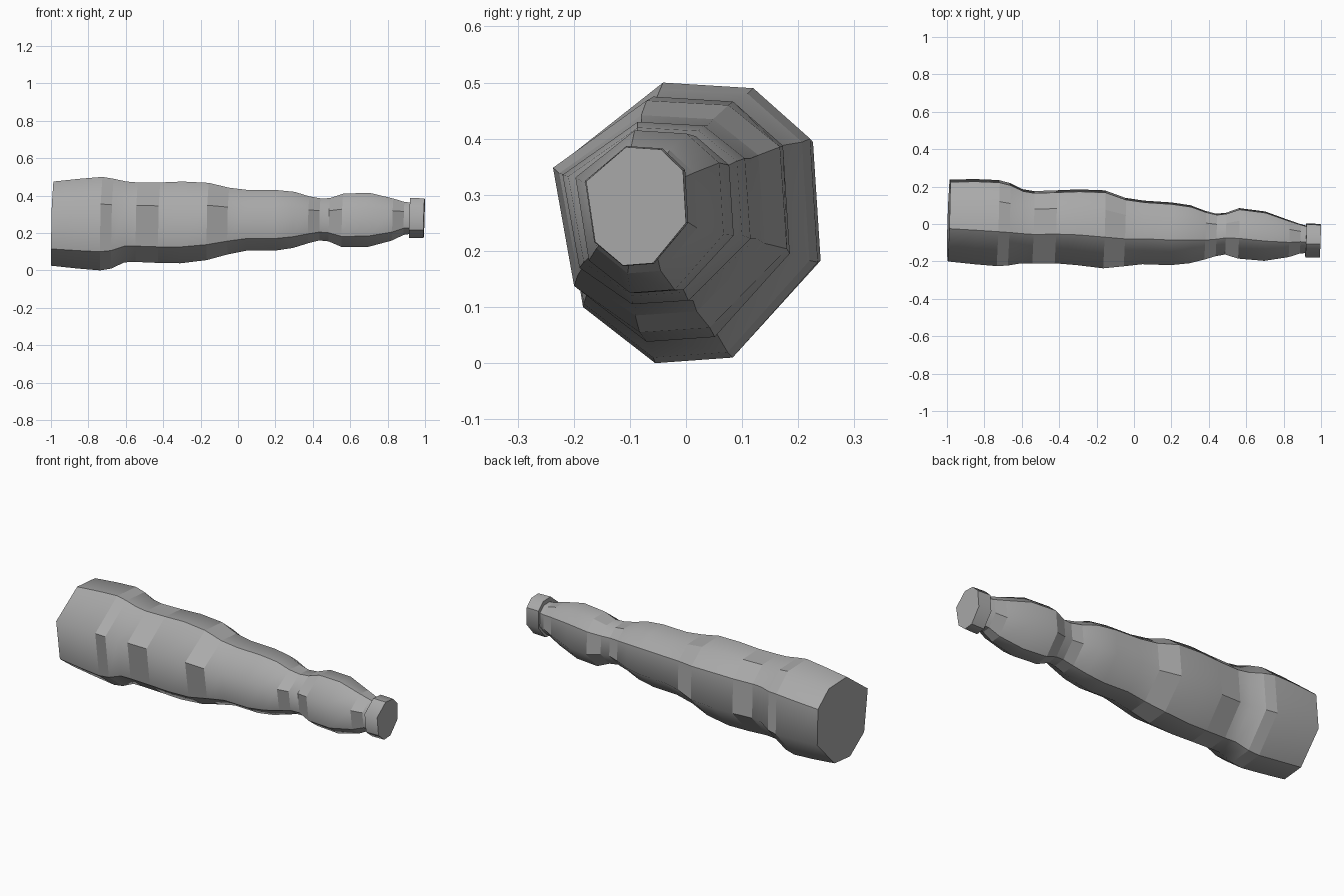
import bpy
import bmesh

default_cube = bpy.data.objects.get("Cube")
if default_cube:
    bpy.data.objects.remove(default_cube, do_unlink=True)

# One plain grey for the whole model
grey = bpy.data.materials.new("plain grey")
grey.use_nodes = True
grey_value = (0.4, 0.4, 0.4, 1)
grey.diffuse_color = grey_value
grey.node_tree.nodes["Principled BSDF"].inputs["Base Color"].default_value = grey_value

# Lopsided eight-sided outline, scaled to fit each station's bounds
OUTLINE = [(.4, 1), (.75, .98), (.97, .8), (1, .36),
           (.67, .02), (.37, 0), (.09, .2), (0, .71)]
SIDES = len(OUTLINE)

# Stations along the length: x, lowest y, highest y, lowest z, highest z
SHAFT = [
    (-.992, -.2, .238, .025, .475),
    (-.85, -.215, .24, .01, .49),
    (-.73, -.225, .235, 0, .5),
    (-.67, -.222, .22, .01, .49),
    (-.6, -.21, .186, .043, .475),
    (-.54, -.21, .176, .045, .47),
    (-.42, -.21, .18, .04, .47),
    (-.3, -.22, .185, .038, .475),
    (-.16, -.237, .18, .055, .468),
    (-.05, -.226, .14, .085, .442),
    (.05, -.215, .125, .105, .43),
    (.2, -.22, .115, .105, .43),
    (.3, -.21, .1, .12, .42),
    (.38, -.19, .07, .145, .396),
    (.44, -.172, .055, .16, .385),
    (.49, -.163, .06, .155, .386),
    (.56, -.185, .085, .125, .41),
    (.7, -.197, .067, .125, .415),
    (.83, -.177, .02, .16, .384),
    (.89, -.158, .0, .19, .366),
    (.925, -.155, -.01, .195, .362),
]
COLLAR = [
    (.92, -.18, .004, .173, .387),
    (.997, -.178, 0, .174, .385),
]

# Shaft segments that read as faceted bands between smooth stretches
FACETED_STARTS = (-.73, -.54, -.16, .38, .49, .83)


def ring(bm, station):
    """Add one outline, leaning slightly along the length."""
    x, y_low, y_high, z_low, z_high = station
    verts = []
    for across, up in OUTLINE:
        y = y_low + across * (y_high - y_low)
        z = z_low + up * (z_high - z_low)
        lean = .03 * y + .025 * (z - .25)
        verts.append(bm.verts.new((x + lean, y, z)))
    return verts


def loft(name, stations, faceted=()):
    """Skin the stations, with four crisp ridges and flat end caps."""
    bm = bmesh.new()
    rings = [ring(bm, station) for station in stations]
    for station, near, far in zip(stations, rings, rings[1:]):
        for side in range(SIDES):
            after = (side + 1) % SIDES
            face = bm.faces.new((near[side], near[after], far[after], far[side]))
            face.smooth = station[0] not in faceted
        # Every other corner is a hard ridge
        for side in range(0, SIDES, 2):
            bm.edges.get((near[side], far[side])).smooth = False
    for end in (rings[0], rings[-1]):
        cap = bm.faces.new(end)
        cap.smooth = False
        for edge in cap.edges:
            edge.smooth = False
    bmesh.ops.recalc_face_normals(bm, faces=bm.faces)
    mesh = bpy.data.meshes.new(name)
    bm.to_mesh(mesh)
    bm.free()
    mesh.materials.append(grey)
    part = bpy.data.objects.new(name, mesh)
    bpy.context.collection.objects.link(part)
    return part


# Long tapering body and the raised ring at its narrow end
loft("shaft", SHAFT, FACETED_STARTS)
loft("end_collar", COLLAR)
